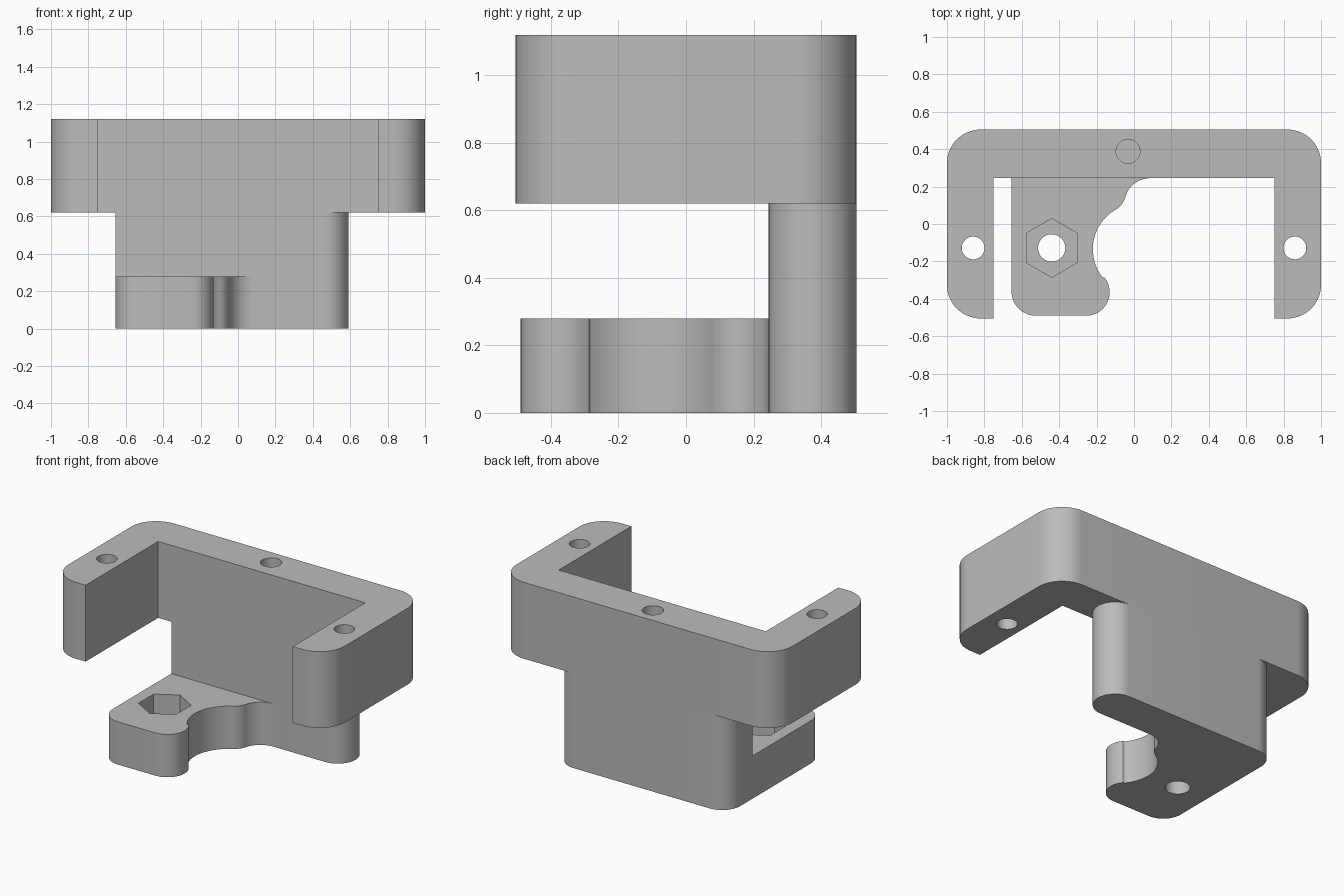
import bpy, bmesh, math
from mathutils import Vector

if "Cube" in bpy.data.objects:
    bpy.data.objects.remove(bpy.data.objects["Cube"])

# One plain grey material
grey = bpy.data.materials.new("plain_grey")
grey.use_nodes = True
colour = (0.5, 0.5, 0.5, 1)
grey.diffuse_color = colour
grey.node_tree.nodes["Principled BSDF"].inputs["Base Color"].default_value = colour


def arc(cx, cy, r, a0, a1, steps=14):
    """Points along an arc, angles in degrees."""
    angles = [math.radians(a0 + (a1 - a0) * i / steps) for i in range(steps + 1)]
    return [(cx + r * math.cos(a), cy + r * math.sin(a)) for a in angles]


def circle(cx, cy, r, sides=48, turn=0):
    return arc(cx, cy, r, turn, turn + 360, sides)[:-1]


def extrude(name, outline, z0, z1):
    """Solid prism standing on a plan outline."""
    bm = bmesh.new()
    base = bm.faces.new([bm.verts.new((x, y, z0)) for x, y in outline])
    top = bmesh.ops.extrude_face_region(bm, geom=[base])["geom"]
    verts = [v for v in top if isinstance(v, bmesh.types.BMVert)]
    bmesh.ops.translate(bm, verts=verts, vec=Vector((0, 0, z1 - z0)))
    bmesh.ops.recalc_face_normals(bm, faces=bm.faces)
    mesh = bpy.data.meshes.new(name)
    bm.to_mesh(mesh)
    bm.free()
    mesh.materials.append(grey)
    obj = bpy.data.objects.new(name, mesh)
    bpy.context.collection.objects.link(obj)
    return obj


def select(obj):
    bpy.ops.object.select_all(action='DESELECT')
    obj.select_set(True)
    bpy.context.view_layer.objects.active = obj


def cut(obj, outline, z0, z1):
    """Cut a vertical hole, then discard the cutter."""
    cutter = extrude("hole_cutter", outline, z0, z1)
    cutter.hide_render = True
    mod = obj.modifiers.new("hole", 'BOOLEAN')
    mod.operation = 'DIFFERENCE'
    mod.solver = 'EXACT'
    mod.object = cutter
    select(obj)
    bpy.ops.object.modifier_apply(modifier=mod.name)
    bpy.data.objects.remove(cutter)


# Main levels and plan lines
TAB_TOP, FRAME_BOTTOM, FRAME_TOP = 0.28, 0.62, 1.12
BACK, WALL, LEFT, RIGHT = 0.505, 0.245, 0.59, -0.655

# U-shaped frame: rounded outside, square inside
R = 0.18
half = ([(0.75, WALL), (0.75, -BACK)]
        + arc(1 - R, R - BACK, R, -90, 0) + arc(1 - R, BACK - R, R, 0, 90))
frame = extrude("upper_frame", half + [(-x, y) for x, y in reversed(half)],
                FRAME_BOTTOM, FRAME_TOP)
for side in (-1, 1):
    cut(frame, circle(side * 0.86, -0.128, 0.061), 0.5, 1.3)
cut(frame, circle(-0.032, 0.388, 0.064), 0.72, 1.3)

# Column below the frame, with a rounded left end and back right corner
r = 0.13
column = extrude("support_column",
                 [(RIGHT, WALL)]
                 + arc(LEFT - r, WALL + r, r, -90, 0)
                 + arc(LEFT - r, BACK - r, r, 0, 90)
                 + arc(RIGHT + r, BACK - r, r, 90, 180),
                 0, FRAME_BOTTOM)

# Foot tab with a scooped side that flows into the column
tab = extrude("foot_tab",
              [(RIGHT, WALL)]
              + arc(RIGHT + r, r - 0.49, r, 180, 270)
              + arc(-0.255, -0.365, 0.125, -90, 38)
              + arc(0.025, -0.135, 0.245, 217, 120, 24)
              + arc(-0.1525, 0.172, 0.11, -58, -15, 8)
              + arc(0.086, 0.108, 0.137, 164, 90),
              0, TAB_TOP)

# Hexagonal nut pocket and the bolt hole beneath it
cut(tab, circle(-0.44, -0.128, 0.157, 6, 30), 0.12, 0.5)
cut(tab, circle(-0.44, -0.128, 0.073), -0.2, 0.5)

for part in (frame, column, tab):
    select(part)
    bpy.ops.object.shade_smooth_by_angle(angle=math.radians(30))
